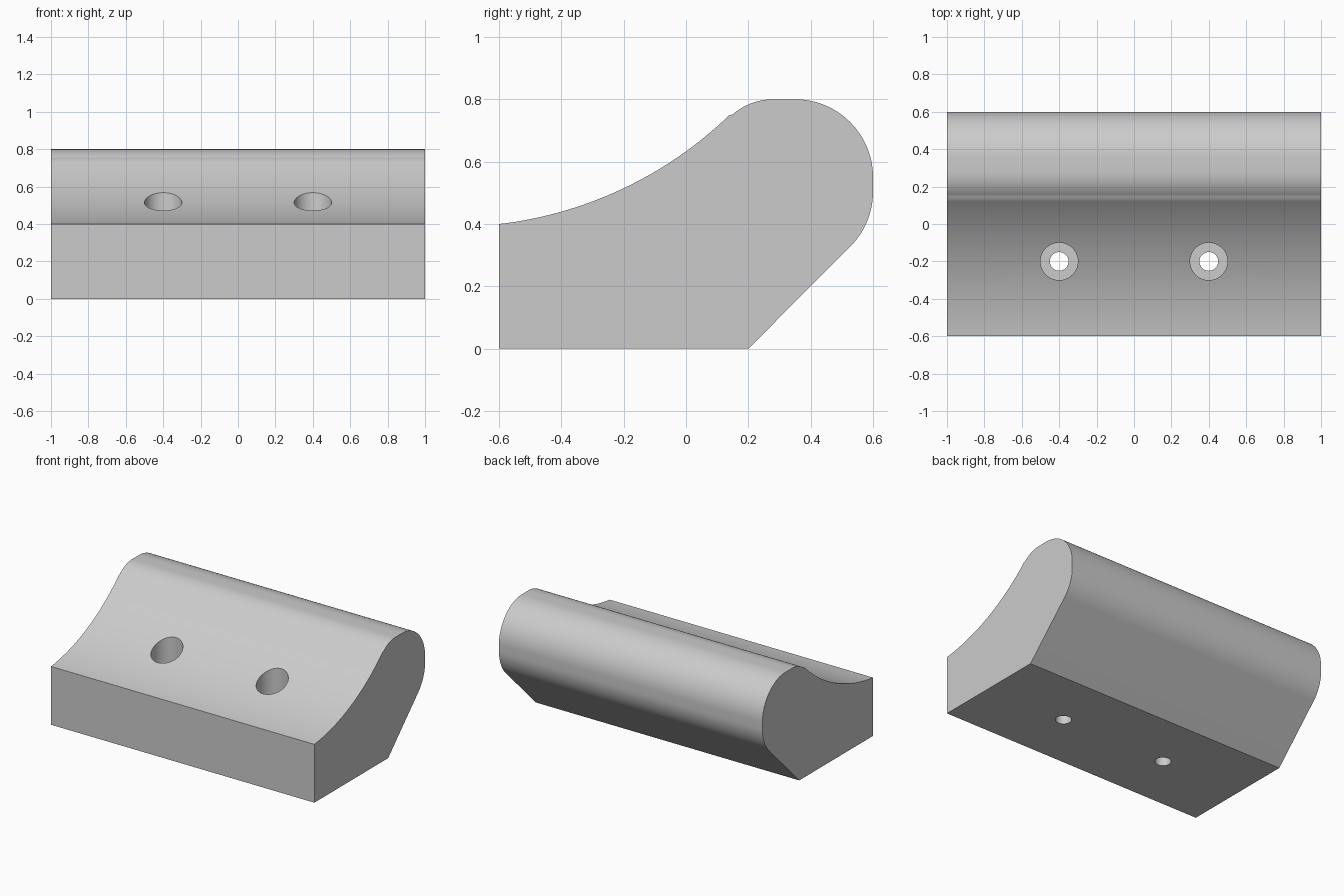
import bpy, bmesh
from math import radians, sin, cos

cube = bpy.data.objects.get("Cube")
if cube:
    bpy.data.objects.remove(cube, do_unlink=True)

# One plain grey for the whole part
grey = bpy.data.materials.new("plain_grey")
grey.use_nodes = True
colour = (0.6, 0.6, 0.6, 1)
grey.diffuse_color = colour
grey.node_tree.nodes["Principled BSDF"].inputs["Base Color"].default_value = colour


def arc(cy, cz, radius, start, end, steps):
    """Points along an arc in the y-z plane, angles in degrees."""
    angles = [radians(start + (end - start) * i / steps) for i in range(steps + 1)]
    return [(cy + radius * cos(a), cz + radius * sin(a)) for a in angles]


def add_object(name, bm):
    mesh = bpy.data.meshes.new(name)
    bm.to_mesh(mesh)
    bm.free()
    mesh.materials.append(grey)
    obj = bpy.data.objects.new(name, mesh)
    bpy.context.collection.objects.link(obj)
    return obj


def cylinder(name, x, y, radius, bottom, top):
    bm = bmesh.new()
    bmesh.ops.create_cone(bm, cap_ends=True, segments=64, radius1=radius,
                          radius2=radius, depth=top - bottom)
    bmesh.ops.translate(bm, verts=bm.verts, vec=(x, y, (top + bottom) / 2))
    obj = add_object(name, bm)
    obj.hide_render = True
    return obj


# Side profile: flat base, hollow front slope, rounded crest, undercut back
profile = [(0.2, 0), (-0.6, 0), (-0.6, 0.4)]
profile += arc(-0.749, 1.671, 1.28, -83.3, -46.1, 32)[1:]
profile += arc(0.28, 0.6, 0.2, 133.9, 90, 14)[1:]
profile += arc(0.35, 0.55, 0.25, 90, 0, 28)
profile += arc(0.35, 0.504, 0.25, 0, -45, 14)

# Extrude the profile along x
bm = bmesh.new()
end_face = bm.faces.new([bm.verts.new((-1, y, z)) for y, z in profile])
extruded = bmesh.ops.extrude_face_region(bm, geom=[end_face], use_keep_orig=True)
moved = [v for v in extruded["geom"] if isinstance(v, bmesh.types.BMVert)]
bmesh.ops.translate(bm, verts=moved, vec=(2, 0, 0))
bmesh.ops.recalc_face_normals(bm, faces=bm.faces)
body = add_object("grip_block", bm)

bpy.ops.object.select_all(action='DESELECT')
bpy.context.view_layer.objects.active = body
body.select_set(True)

# Two counterbored screw holes
for x in (-0.4, 0.4):
    for name, radius, bottom in (("screw_bore", 0.05, -0.1), ("counterbore", 0.1, 0.2)):
        cutter = cylinder(name, x, -0.2, radius, bottom, 1)
        cut = body.modifiers.new(name, 'BOOLEAN')
        cut.operation = 'DIFFERENCE'
        cut.solver = 'EXACT'
        cut.object = cutter
        bpy.ops.object.modifier_apply(modifier=cut.name)
        bpy.data.objects.remove(cutter, do_unlink=True)

bpy.ops.object.shade_smooth_by_angle(angle=radians(30))
